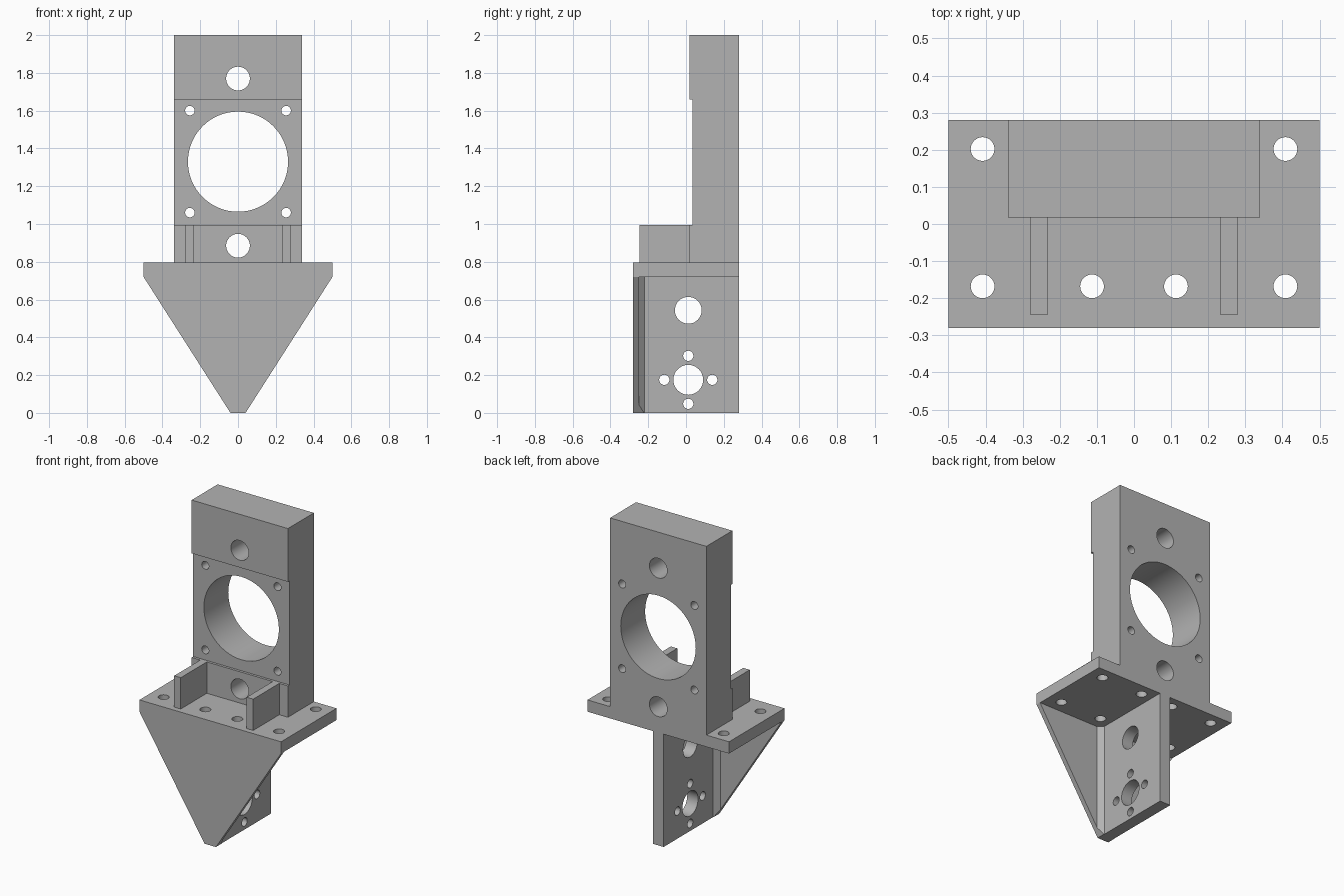
import bpy, bmesh, math
from mathutils import Vector

cube = bpy.data.objects.get("Cube")
if cube:
    bpy.data.objects.remove(cube, do_unlink=True)

grey = bpy.data.materials.new("plain grey")
grey.use_nodes = True
GREY = (0.45, 0.45, 0.45, 1)
grey.diffuse_color = GREY
grey.node_tree.nodes["Principled BSDF"].inputs["Base Color"].default_value = GREY

# Maps a profile point (a, b) and a depth d to space for each extrusion axis
PLACE = {
    "x": lambda a, b, d: (d, a, b),
    "y": lambda a, b, d: (a, d, b),
    "z": lambda a, b, d: (a, b, d),
}


def extrude(name, profile, axis, lo, hi):
    """Prism with the given profile, running from lo to hi along the axis."""
    bm = bmesh.new()
    face = bm.faces.new([bm.verts.new(PLACE[axis](a, b, lo)) for a, b in profile])
    new = bmesh.ops.extrude_face_region(bm, geom=[face])["geom"]
    bmesh.ops.translate(bm, verts=[v for v in new if isinstance(v, bmesh.types.BMVert)],
                        vec=PLACE[axis](0, 0, hi - lo))
    bmesh.ops.recalc_face_normals(bm, faces=bm.faces)
    mesh = bpy.data.meshes.new(name)
    bm.to_mesh(mesh)
    bm.free()
    mesh.materials.append(grey)
    obj = bpy.data.objects.new(name, mesh)
    bpy.context.collection.objects.link(obj)
    return obj


def rect(a0, a1, b0, b1):
    return [(a0, b0), (a1, b0), (a1, b1), (a0, b1)]


def drill(obj, axis, holes):
    """Cut round through holes, each given as (a, b, radius)."""
    for a, b, r in holes:
        n = 64 if r > 0.1 else 32
        ring = [(a + r * math.cos(math.tau * i / n), b + r * math.sin(math.tau * i / n))
                for i in range(n)]
        cutter = extrude("hole_cutter", ring, axis, -3, 3)
        cutter.hide_render = True
        mod = obj.modifiers.new("hole", "BOOLEAN")
        mod.operation = "DIFFERENCE"
        mod.solver = "EXACT"
        mod.object = cutter
        bpy.ops.object.select_all(action="DESELECT")
        bpy.context.view_layer.objects.active = obj
        obj.select_set(True)
        bpy.ops.object.modifier_apply(modifier=mod.name)
        bpy.data.objects.remove(cutter, do_unlink=True)
    bpy.ops.object.shade_smooth_by_angle(angle=math.radians(30))


PLATE_LOW, PLATE_TOP = 0.72, 0.795
HALF_DEPTH = 0.28
TIP = 0.04

# Upright motor block with a shallow recess in its front face
block = extrude("upright_block",
                [(HALF_DEPTH, PLATE_TOP), (HALF_DEPTH, 2), (0.018, 2), (0.018, 1.66),
                 (0.034, 1.66), (0.034, 0.995), (0.018, 0.995), (0.018, PLATE_TOP)],
                "x", -0.34, 0.34)
drill(block, "y", [(0, 1.33, 0.265), (0, 1.77, 0.063), (0, 0.885, 0.063)]
      + [(sx * 0.255, z, 0.025) for sx in (-1, 1) for z in (1.06, 1.60)])

# Horizontal plate with two rows of screw holes
plate = extrude("mounting_plate", rect(-0.5, 0.5, -HALF_DEPTH, HALF_DEPTH),
                "z", PLATE_LOW, PLATE_TOP)
drill(plate, "z", [(sx * x, y, 0.032) for sx in (-1, 1)
                   for x in (0.113, 0.408) for y in (-0.168, 0.202)])

# Small ribs standing on the plate
for side, sx in (("left", 1), ("right", -1)):
    extrude(side + "_rib", rect(sx * 0.233, sx * 0.279, -0.245, 0.018),
            "z", PLATE_TOP, 0.995)

# Tapered front panel
extrude("front_gusset", [(-TIP, 0), (TIP, 0), (0.5, PLATE_LOW), (-0.5, PLATE_LOW)],
        "y", -HALF_DEPTH, -0.25)

# Central web, widened by chamfers where it meets the front panel
w, c = 0.038, 0.03
web = extrude("central_web",
              [(-w - c, -0.25), (w + c, -0.25), (w, -0.25 + c), (w, HALF_DEPTH),
               (-w, HALF_DEPTH), (-w, -0.25 + c)], "z", 0, PLATE_LOW)

# Trim the chamfers to the slanted sides of the front panel
bm = bmesh.new()
bm.from_mesh(web.data)
for sx in (-1, 1):
    bmesh.ops.bisect_plane(bm, geom=bm.verts[:] + bm.edges[:] + bm.faces[:],
                           plane_co=(sx * TIP, 0, 0),
                           plane_no=Vector((sx * PLATE_LOW, 0, TIP - 0.5)).normalized(),
                           clear_outer=True)
    bmesh.ops.holes_fill(bm, edges=[e for e in bm.edges if e.is_boundary])
bmesh.ops.recalc_face_normals(bm, faces=bm.faces)
bm.to_mesh(web.data)
bm.free()

HUB_Y, HUB_Z, SPREAD = 0.012, 0.175, 0.127
drill(web, "x", [(HUB_Y, 0.543, 0.071), (HUB_Y, HUB_Z, 0.079)]
      + [(HUB_Y + dy * SPREAD, HUB_Z + dz * SPREAD, 0.027)
         for dy, dz in ((1, 0), (-1, 0), (0, 1), (0, -1))])
